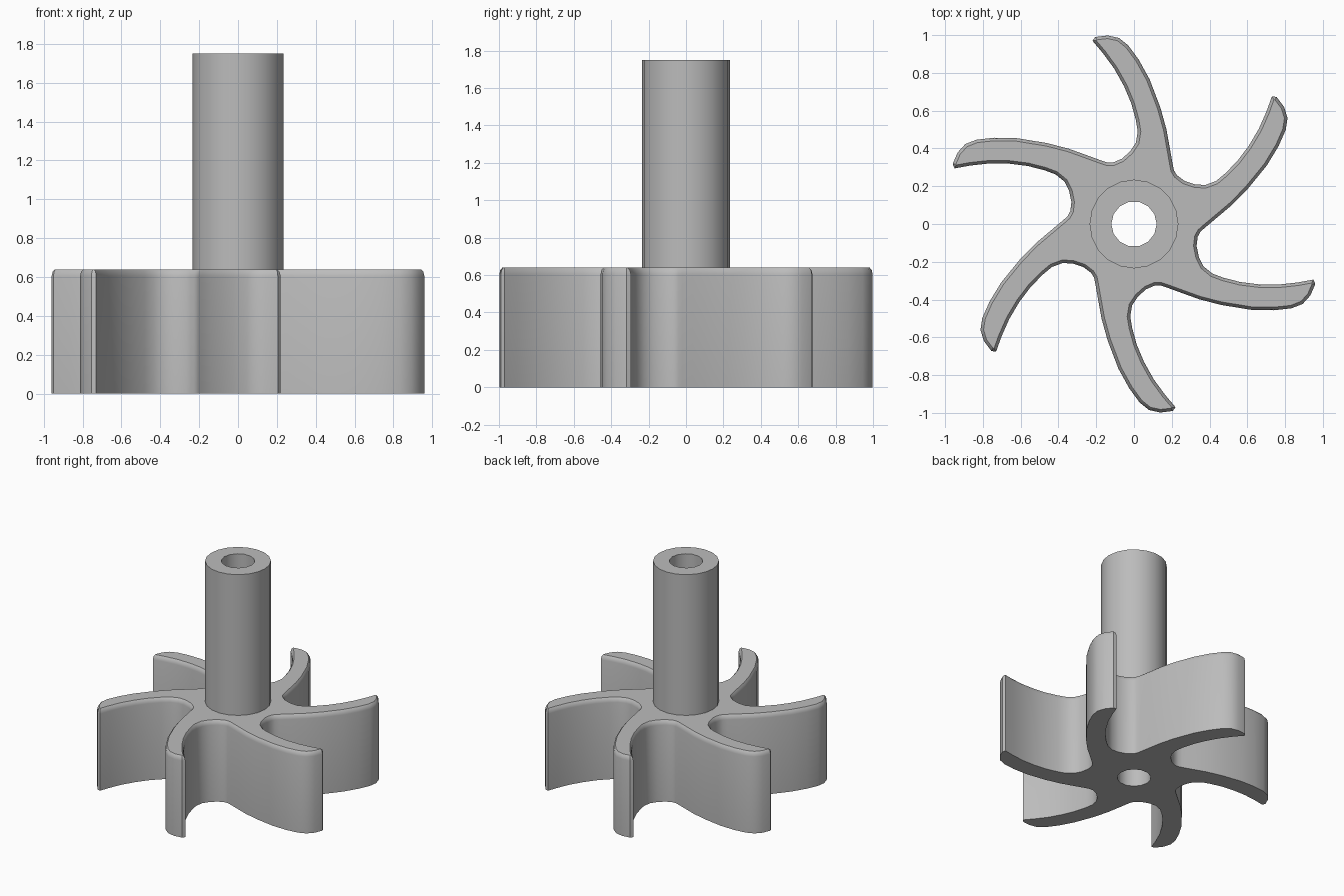
import bpy, bmesh
from math import cos, sin, pi
from mathutils import Vector, Matrix

cube = bpy.data.objects.get("Cube")
if cube:
    bpy.data.objects.remove(cube)

BLADES = 6
ROTOR_TOP, SHAFT_TOP = 0.64, 1.75
SHAFT_R, BORE_R = 0.235, 0.12
SHAFT_SIDES, BORE_SIDES = 20, 14

grey = bpy.data.materials.new("plain grey")
grey.use_nodes = True
colour = (0.5, 0.5, 0.5, 1)
grey.diffuse_color = colour
grey.node_tree.nodes["Principled BSDF"].inputs["Base Color"].default_value = colour


def circle(r, n):
    return [Vector((r * cos(2 * pi * i / n), r * sin(2 * pi * i / n))) for i in range(n)]


def inset(loop, d):
    """Move a counter-clockwise outline inwards by d."""
    out = []
    for i, p in enumerate(loop):
        a = (p - loop[i - 1]).normalized()
        b = (loop[(i + 1) % len(loop)] - p).normalized()
        na, nb = Vector((-a.y, a.x)), Vector((-b.y, b.x))
        out.append(p + (na + nb) * (d / (1 + na.dot(nb))))
    return out


def ring(bm, loop, z):
    return [bm.verts.new((p.x, p.y, z)) for p in loop]


def wall(bm, low, high):
    for i in range(len(low)):
        j = (i + 1) % len(low)
        bm.faces.new((low[i], low[j], high[j], high[i]))


def cap(bm, outer, inner):
    """Fill the flat area between two rings."""
    edges = []
    for r in (outer, inner):
        for i in range(len(r)):
            pair = (r[i - 1], r[i])
            edges.append(bm.edges.get(pair) or bm.edges.new(pair))
    bmesh.ops.triangle_fill(bm, use_beauty=True, edges=edges)


def bored_solid(name, layers, bore):
    """Stack outlines given as (loop, z), with a round bore through them."""
    bm = bmesh.new()
    rings = [ring(bm, loop, z) for loop, z in layers]
    for low, high in zip(rings, rings[1:]):
        wall(bm, low, high)
    hole = [ring(bm, bore, layers[k][1]) for k in (0, -1)]
    wall(bm, hole[1], hole[0])
    cap(bm, rings[0], hole[0])
    cap(bm, rings[-1], hole[1])
    bmesh.ops.recalc_face_normals(bm, faces=bm.faces)
    mesh = bpy.data.meshes.new(name)
    bm.to_mesh(mesh)
    bm.free()
    mesh.materials.append(grey)
    obj = bpy.data.objects.new(name, mesh)
    bpy.context.collection.objects.link(obj)
    bpy.ops.object.select_all(action="DESELECT")
    obj.select_set(True)
    bpy.context.view_layer.objects.active = obj
    bpy.ops.object.shade_smooth_by_angle(angle=pi / 6)
    return obj


# One swept blade: outer curve, tip, inner curve, then the valley
blade = [Vector(p) for p in (
    (0.205, 0.315), (0.19, 0.40), (0.172, 0.50), (0.14, 0.615), (0.083, 0.765),
    (0.025, 0.87), (-0.03, 0.945), (-0.08, 0.985), (-0.14, 0.998), (-0.205, 0.99),
    (-0.22, 0.97), (-0.165, 0.905), (-0.105, 0.823), (-0.053, 0.73), (-0.015, 0.64),
    (0.01, 0.55), (0.02, 0.49), (0.01, 0.43), (-0.02, 0.385), (-0.065, 0.345),
    (-0.11, 0.326), (-0.14, 0.325))]
outline = [Matrix.Rotation(k * 2 * pi / BLADES, 2) @ p for k in range(BLADES) for p in blade]
bore = circle(BORE_R, BORE_SIDES)

# Bladed rotor with a softened top rim
rim = ((0, 0), (0, ROTOR_TOP - 0.035), (0.005, ROTOR_TOP - 0.013), (0.016, ROTOR_TOP))
bored_solid("impeller_rotor", [(inset(outline, d), z) for d, z in rim], bore)

# Hollow drive shaft
tube = circle(SHAFT_R, SHAFT_SIDES)
bored_solid("hollow_shaft", [(tube, ROTOR_TOP), (tube, SHAFT_TOP)], bore)
